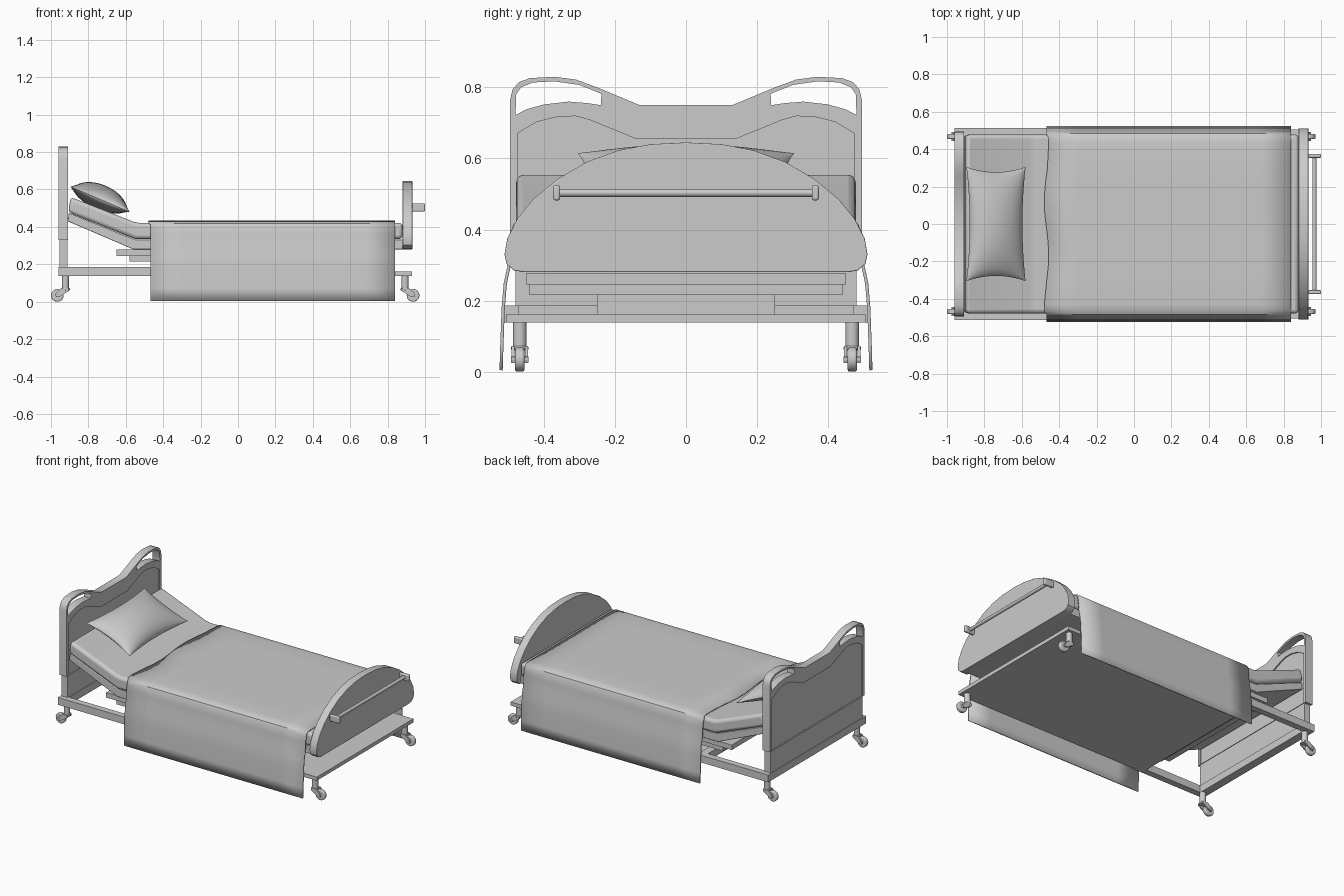
import bpy, bmesh
from math import radians, sin, cos, pi
from mathutils import Matrix, Vector

if "Cube" in bpy.data.objects:
    bpy.data.objects.remove(bpy.data.objects["Cube"])


def finish(ob, bevel=0, smooth=True):
    bpy.ops.object.select_all(action='DESELECT')
    ob.select_set(True)
    bpy.context.view_layer.objects.active = ob
    if smooth:
        bpy.ops.object.shade_smooth_by_angle(angle=radians(35))
    if bevel:
        m = ob.modifiers.new("bevel", 'BEVEL')
        m.width, m.segments, m.limit_method = bevel, 3, 'ANGLE'
        m.angle_limit = radians(40)
    return ob


def from_bm(name, bm, **kw):
    bmesh.ops.recalc_face_normals(bm, faces=bm.faces)
    me = bpy.data.meshes.new(name)
    bm.to_mesh(me)
    bm.free()
    ob = bpy.data.objects.new(name, me)
    bpy.context.collection.objects.link(ob)
    return finish(ob, **kw)


def box(name, x, y, z, bevel=0):
    bm = bmesh.new()
    size = Vector((x[1] - x[0], y[1] - y[0], z[1] - z[0], 1))
    mid = Vector((x[0] + x[1], y[0] + y[1], z[0] + z[1])) / 2
    bmesh.ops.create_cube(bm, size=1, matrix=Matrix.Translation(mid) @ Matrix.Diagonal(size))
    return from_bm(name, bm, bevel=bevel, smooth=bevel > 0)


def cylinder(name, centre, radius, length, axis='Z', segs=24, bevel=0):
    rot = {'Z': Matrix(), 'Y': Matrix.Rotation(pi / 2, 4, 'X'), 'X': Matrix.Rotation(pi / 2, 4, 'Y')}[axis]
    bm = bmesh.new()
    bmesh.ops.create_cone(bm, cap_ends=True, segments=segs, radius1=radius, radius2=radius,
                          depth=length, matrix=Matrix.Translation(centre) @ rot)
    return from_bm(name, bm, bevel=bevel)


def slab(name, loops, lo, hi, axis, bevel=0):
    """Extrude outlines (first outer, rest holes) between lo and hi along X or Y."""
    cu = bpy.data.curves.new(name, 'CURVE')
    cu.dimensions, cu.fill_mode, cu.extrude = '2D', 'BOTH', (hi - lo) / 2
    for pts in loops:
        s = cu.splines.new('POLY')
        s.points.add(len(pts) - 1)
        for p, (a, b) in zip(s.points, pts):
            p.co = (a, b, 0, 1)
        s.use_cyclic_u = True
    tmp = bpy.data.objects.new(name, cu)
    bpy.context.collection.objects.link(tmp)
    bpy.context.view_layer.update()
    me = bpy.data.meshes.new_from_object(tmp.evaluated_get(bpy.context.evaluated_depsgraph_get()))
    bpy.data.objects.remove(tmp)
    mid = (lo + hi) / 2
    if axis == 'X':
        m = Matrix(((0, 0, 1, mid), (1, 0, 0, 0), (0, 1, 0, 0), (0, 0, 0, 1)))
    else:
        m = Matrix(((1, 0, 0, 0), (0, 0, -1, mid), (0, 1, 0, 0), (0, 0, 0, 1)))
    bm = bmesh.new()
    bm.from_mesh(me)
    bpy.data.meshes.remove(me)
    bmesh.ops.transform(bm, matrix=m, verts=bm.verts)
    bmesh.ops.remove_doubles(bm, verts=bm.verts, dist=1e-5)
    bmesh.ops.dissolve_limit(bm, angle_limit=0.01, verts=bm.verts, edges=bm.edges)
    return from_bm(name, bm, bevel=bevel)


def mirrored(half):
    return half + [(-a, b) for a, b in reversed(half) if a > 1e-6]


# Headboard: border with two hand grips and a recessed panel
outer = mirrored([(0.495, 0.33), (0.495, 0.765), (0.488, 0.795), (0.47, 0.815), (0.44, 0.826), (0.37, 0.83),
                  (0.31, 0.822), (0.25, 0.80), (0.13, 0.75)])
grip = [(0.48, 0.722), (0.45, 0.738), (0.40, 0.752), (0.33, 0.76), (0.28, 0.756), (0.24, 0.75),
        (0.238, 0.782), (0.30, 0.807), (0.37, 0.817), (0.43, 0.814), (0.465, 0.80), (0.478, 0.78)]
panel = mirrored([(0.475, 0.331), (0.475, 0.67), (0.42, 0.703), (0.36, 0.718), (0.31, 0.719),
                  (0.27, 0.708), (0.14, 0.655)])
slab("headboard_frame", [outer, grip, [(-a, b) for a, b in grip], panel], -0.96, -0.908, 'X')
slab("headboard_panel", [panel], -0.952, -0.916, 'X')
box("headboard_lower", (-0.955, -0.911), (-0.48, 0.48), (0.18, 0.332))

# Footboard with push rail
foot = mirrored([(0.455, 0.28), (0.485, 0.285), (0.505, 0.303), (0.511, 0.33), (0.503, 0.375), (0.475, 0.43),
                 (0.43, 0.485), (0.36, 0.543), (0.28, 0.59), (0.19, 0.623), (0.10, 0.64), (0.0, 0.645)])
slab("footboard", [foot], 0.88, 0.932, 'X', bevel=0.003)
cylinder("push_rail", (0.965, 0, 0.503), 0.011, 0.72, 'Y')
for s in (-1, 1):
    c = 0.364 * s
    box("rail_bracket", (0.93, 1.0), (c - 0.01, c + 0.01), (0.482, 0.525), bevel=0.006)

# Chassis: open frame at the head, flat deck towards the foot
for s in (-1, 1):
    box("side_rail", (-0.96, -0.42), sorted((0.47 * s, 0.512 * s)), (0.138, 0.186))
box("head_cross_rail", (-0.96, -0.905), (-0.512, 0.512), (0.138, 0.186))
box("middle_cross_rail", (-0.49, -0.44), (-0.47, 0.47), (0.138, 0.186))
box("chassis_deck", (-0.45, 0.93), (-0.505, 0.505), (0.138, 0.162))

# Lifting mechanism below the mattress platform
box("lift_plate_upper", (-0.65, 0.60), (-0.45, 0.45), (0.245, 0.278))
box("lift_plate_lower", (-0.58, 0.55), (-0.44, 0.44), (0.215, 0.246))
box("lift_column", (-0.25, 0.4), (-0.25, 0.25), (0.16, 0.22))

# Platform and mattress with raised back section
slab("mattress_platform", [[(-0.91, 0.43), (-0.56, 0.28), (0.885, 0.28), (0.885, 0.332),
                            (-0.55, 0.332), (-0.905, 0.475)]], -0.465, 0.465, 'Y', bevel=0.004)
slab("mattress", [[(-0.908, 0.478), (-0.55, 0.335), (0.88, 0.335), (0.88, 0.422),
                   (-0.53, 0.422), (-0.56, 0.428), (-0.895, 0.56)]], -0.478, 0.478, 'Y', bevel=0.02)

# Blanket draped over both sides
drape = mirrored([(0.525, 0.004), (0.523, 0.07), (0.519, 0.18), (0.513, 0.25), (0.502, 0.30), (0.497, 0.36),
                  (0.493, 0.395), (0.484, 0.417), (0.465, 0.428), (0.43, 0.432), (0.30, 0.433), (0.22, 0.433),
                  (0.15, 0.433), (0.07, 0.433), (0.0, 0.433)])
bm = bmesh.new()
rows = []
for i in range(9):
    t = i / 8
    row = []
    for y, z in drape:
        start = -0.468 + (0.012 * sin(y * 11 + 3.4) if z > 0.42 else 0)
        row.append(bm.verts.new((start + (0.84 - start) * t, y, z)))
    rows.append(row)
for a, b in zip(rows, rows[1:]):
    for j in range(len(a) - 1):
        bm.faces.new((a[j], a[j + 1], b[j + 1], b[j]))
blanket = from_bm("blanket", bm)
up = sum(p.normal.z * p.area for p in blanket.data.polygons)
m = blanket.modifiers.new("thickness", 'SOLIDIFY')
m.thickness, m.offset = 0.009, -1 if up > 0 else 1

# Pillow: cushion grid with pinched corners, resting on the raised back
bm = bmesh.new()
n = 24
tilt = Matrix.Translation((-0.738, 0, 0.548)) @ Matrix.Rotation(radians(23), 4, 'Y')
for side, height in ((1, 0.078), (-1, 0.055)):
    grid = []
    for i in range(n + 1):
        u = -cos(pi * i / n)
        row = []
        for j in range(n + 1):
            v = -cos(pi * j / n)
            bulge = max(0, (1 - u * u) * (1 - v * v))
            x = 0.172 * u * (1 - 0.12 * (1 - v * v))
            y = 0.305 * v * (1 - 0.09 * (1 - u * u))
            row.append(bm.verts.new(tilt @ Vector((x, y, side * height * bulge ** 0.55))))
        grid.append(row)
    for i in range(n):
        for j in range(n):
            bm.faces.new((grid[i][j], grid[i + 1][j], grid[i + 1][j + 1], grid[i][j + 1]))
bmesh.ops.remove_doubles(bm, verts=bm.verts, dist=1e-4)
from_bm("pillow", bm)

# Castors: stem, collar, fork and wheel at each corner
for x, d in ((-0.923, -1), (0.893, 1)):
    for s in (-1, 1):
        y, wx = 0.468 * s, x + 0.043 * d
        cylinder("castor_stem", (x, y, 0.105), 0.019, 0.075)
        cylinder("castor_collar", (x, y, 0.066), 0.024, 0.012, bevel=0.003)
        cylinder("castor_wheel", (wx, y, 0.034), 0.034, 0.026, 'Y', bevel=0.006)
        cylinder("castor_axle", (wx, y, 0.034), 0.009, 0.05, 'Y')
        for k in (-1, 1):
            arm = [(x - 0.016 * d, 0.072), (x - 0.016 * d, 0.056), (wx - 0.012 * d, 0.026),
                   (wx + 0.006 * d, 0.024), (wx + 0.010 * d, 0.042), (x + 0.022 * d, 0.072)]
            c = y + 0.019 * k
            slab("castor_fork", [arm], c - 0.004, c + 0.004, 'Y')
